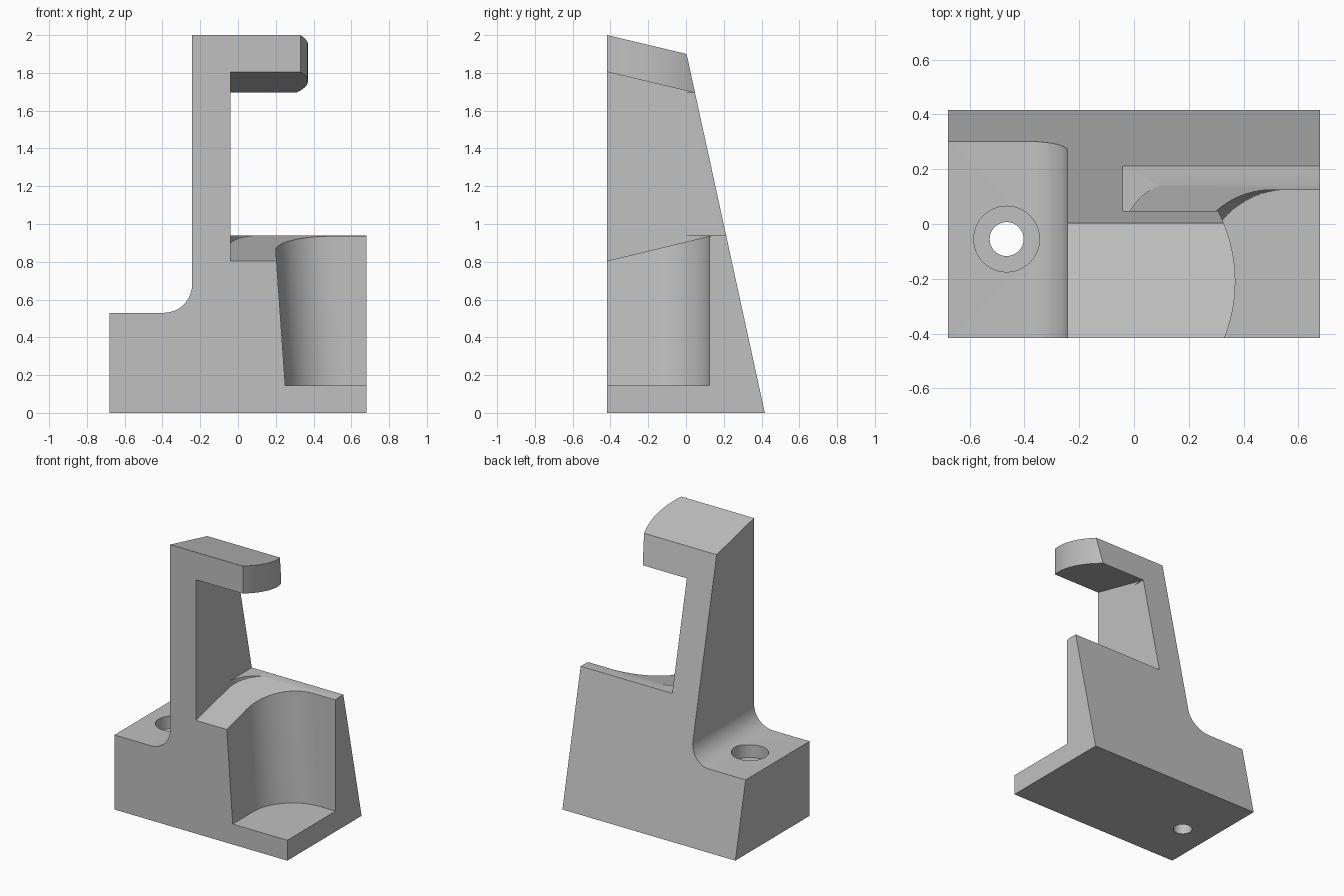
import bpy
import bmesh
from math import sin, cos, radians, sqrt
from mathutils import Vector

if "Cube" in bpy.data.objects:
    bpy.data.objects.remove(bpy.data.objects["Cube"])

grey = bpy.data.materials.new("light grey")
grey.use_nodes = True
grey.diffuse_color = (0.53, 0.53, 0.53, 1)
grey.node_tree.nodes["Principled BSDF"].inputs["Base Color"].default_value = (0.53, 0.53, 0.53, 1)


def loft(name, first, second):
    """Closed solid between two matching outlines."""
    bm = bmesh.new()
    a = [bm.verts.new(p) for p in first]
    b = [bm.verts.new(p) for p in second]
    bm.faces.new(a)
    bm.faces.new(b)
    for i in range(len(a)):
        j = (i + 1) % len(a)
        bm.faces.new((a[i], a[j], b[j], b[i]))
    bmesh.ops.recalc_face_normals(bm, faces=bm.faces)
    mesh = bpy.data.meshes.new(name)
    bm.to_mesh(mesh)
    bm.free()
    mesh.materials.append(grey)
    obj = bpy.data.objects.new(name, mesh)
    bpy.context.collection.objects.link(obj)
    return obj


def arc(cx, cy, r, start, end, steps=20):
    angles = [radians(start + (end - start) * i / steps) for i in range(steps + 1)]
    return [(cx + r * cos(t), cy + r * sin(t)) for t in angles]


def combine(target, tool, operation):
    mod = target.modifiers.new(operation, 'BOOLEAN')
    mod.operation = operation
    mod.solver = 'EXACT'
    mod.object = tool
    tool.hide_render = True
    with bpy.context.temp_override(object=target, active_object=target):
        bpy.ops.object.modifier_apply(modifier=mod.name)
    bpy.data.objects.remove(tool)


def upright(name, plan, low, high):
    """Vertical solid whose floor and ceiling heights follow functions of y."""
    return loft(name, [(x, y, low(y)) for x, y in plan], [(x, y, high(y)) for x, y in plan])


def column(name, x, y, r, low, high):
    return upright(name, arc(x, y, r, 0, 352.5, 47), lambda _: low, lambda _: high)


# Bracket outline seen from the front: foot, tower, arm and block
outline = [(-0.68, 0), (0.68, 0), (0.68, 0.94), (-0.04, 0.94), (-0.04, 1.695),
           (0.5, 1.695), (0.5, 2.1), (-0.243, 2.1)]
outline += arc(-0.393, 0.68, 0.15, 0, -90) + [(-0.68, 0.53)]
bracket = loft("bracket", [(x, -0.417, z) for x, z in outline], [(x, 0.6, z) for x, z in outline])

# Leaning back and sloped top
side = [(-0.6, -0.1), (0.439, -0.1), (0.003, 1.9), (-0.417, 2), (-0.6, 2.044)]
combine(bracket, loft("side_limit", [(-1, y, z) for y, z in side], [(1, y, z) for y, z in side]), 'INTERSECT')

# Curved end of the arm
tip = arc(-0.186, -0.21, 0.556, -40, 40, 32) + [(0.8, 0.3), (0.8, -0.6)]
combine(bracket, upright("arm_tip_cutter", tip, lambda y: 1.5, lambda y: 2.2), 'DIFFERENCE')

# Flared jaw with a rounded inner corner
jaw = [(0.9, -0.5), (-0.04, -0.5)] + arc(0.17, -0.055, 0.21, 180, 90) + [(0.9, 0.155)]
combine(bracket, upright("jaw_cutter", jaw,
                         lambda y: 0.805 + 0.241 * (y + 0.417),
                         lambda y: 1.805 - 0.238 * (y + 0.417)), 'DIFFERENCE')


# Deep front pocket with a leaning, rounded left wall
def pocket_ring(z):
    shift = 0.07 * (z - 0.145)
    plan = [(0.25 - shift, -0.5)] + arc(0.56 - shift, -0.185, 0.31, 180, 90) + [(0.9, 0.125), (0.9, -0.5)]
    return [(x, y, z) for x, y in plan]


combine(bracket, loft("pocket_cutter", pocket_ring(0.145), pocket_ring(1.2)), 'DIFFERENCE')

# Screw hole with counterbore in the foot
combine(bracket, column("hole_cutter", -0.465, -0.055, 0.062, -0.1, 0.7), 'DIFFERENCE')
combine(bracket, column("counterbore_cutter", -0.465, -0.055, 0.12, 0.44, 0.7), 'DIFFERENCE')

# Smooth curves, sharp edges
for o in bpy.context.selected_objects:
    o.select_set(False)
bracket.select_set(True)
bpy.context.view_layer.objects.active = bracket
bpy.ops.object.shade_smooth_by_angle(angle=radians(25))
